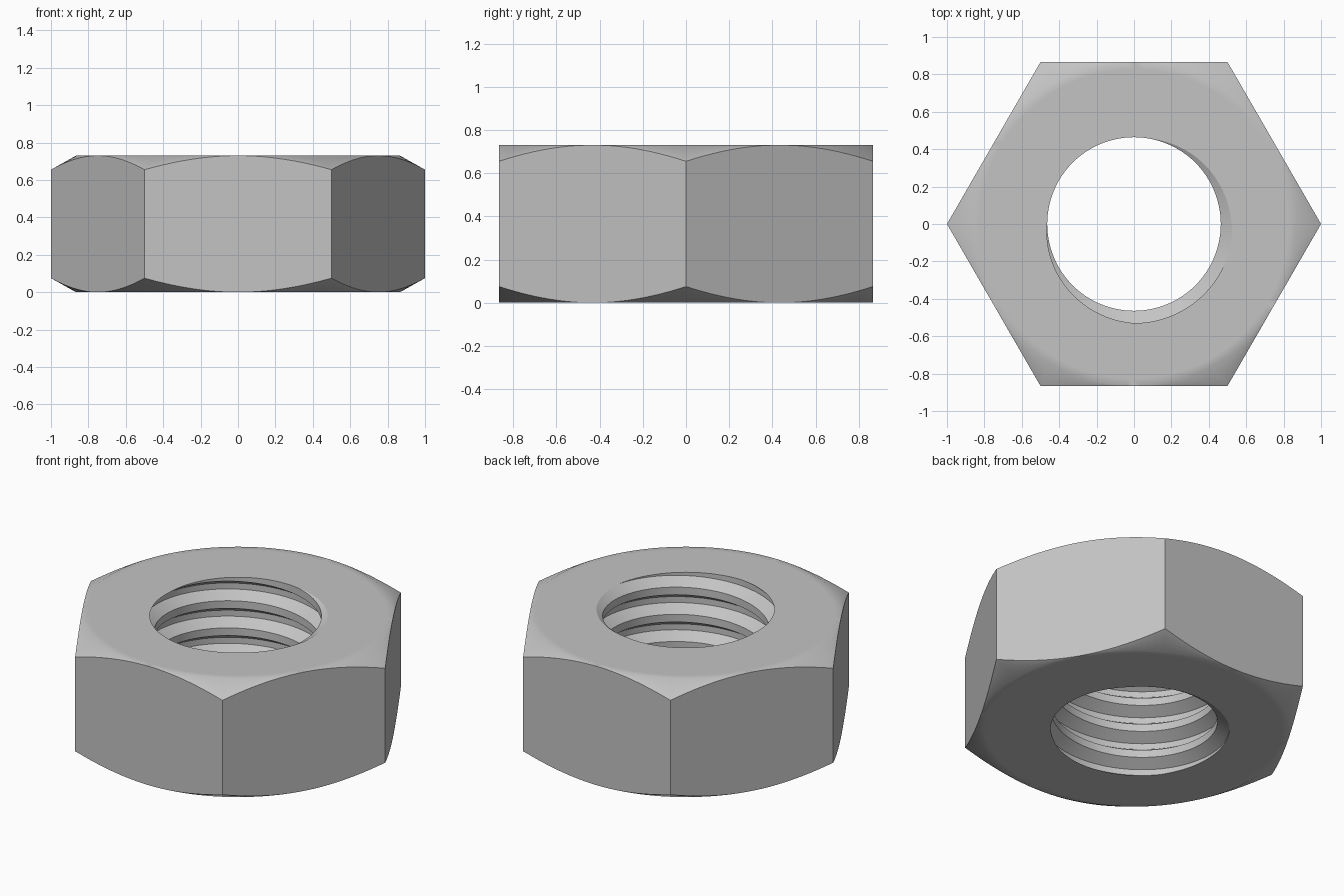
import bpy, bmesh, math

cube = bpy.data.objects.get("Cube")
if cube:
    bpy.data.objects.remove(cube, do_unlink=True)

HEIGHT = 0.73
FLAT = math.sqrt(3) / 2            # centre to flat of the hexagon
SLOPE = 0.56                       # corner chamfer
MINOR, MAJOR, PITCH = 0.464, 0.53, 0.167
SEGMENTS = 144

# One thread pitch: crest, lower flank, root, upper flank
THREAD = [(0, MINOR), (0.28, MINOR), (0.53, MAJOR), (0.75, MAJOR), (1, MINOR)]


def thread_radius(f):
    f %= 1
    for (a, ra), (b, rb) in zip(THREAD, THREAD[1:]):
        if f <= b:
            return ra + (rb - ra) * (f - a) / (b - a)


def section(angle):
    """Closed radial section of the nut as (radius, z) pairs."""
    turn = angle / math.tau - 0.5
    pts = []
    # Threaded bore, clipped to the two end faces
    for k in range(-7, 2):
        for f, r in THREAD[:-1]:
            z = HEIGHT + PITCH * (f + k + turn)
            if z < 0 or z > HEIGHT:
                z = min(max(z, 0), HEIGHT)
                r = thread_radius((z - HEIGHT) / PITCH - turn)
            pts.append((r, z))
    # End faces, conical chamfers and hexagon side
    side = (angle + math.pi / 6) % (math.pi / 3)
    off_mid = (angle % (math.pi / 3)) - math.pi / 6
    radius = FLAT / math.cos(off_mid)
    drop = (radius - FLAT) * SLOPE
    inner = FLAT - 0.04
    pts += [(inner, HEIGHT), (FLAT, HEIGHT), (radius, HEIGHT - drop),
            (radius, drop), (FLAT, 0), (inner, 0)]
    return pts


# Loft the sections around the axis
bm = bmesh.new()
columns = []
for i in range(SEGMENTS + 1):
    a = math.tau * i / SEGMENTS
    columns.append([bm.verts.new((r * math.cos(a), r * math.sin(a), z))
                    for r, z in section(a)])
for left, right in zip(columns, columns[1:]):
    for j in range(len(left)):
        k = (j + 1) % len(left)
        bm.faces.new((left[j], right[j], right[k], left[k]))
bmesh.ops.remove_doubles(bm, verts=bm.verts, dist=0.0001)
bmesh.ops.dissolve_degenerate(bm, edges=bm.edges, dist=0.0001)
bmesh.ops.recalc_face_normals(bm, faces=bm.faces)

mesh = bpy.data.meshes.new("hex_nut")
bm.to_mesh(mesh)
bm.free()
nut = bpy.data.objects.new("hex_nut", mesh)
bpy.context.collection.objects.link(nut)

# Plain steel
steel = bpy.data.materials.new("light_grey_steel")
steel.use_nodes = True
color = (0.55, 0.55, 0.55, 1)
steel.diffuse_color = color
steel.node_tree.nodes["Principled BSDF"].inputs["Base Color"].default_value = color
mesh.materials.append(steel)

# Smooth the chamfer into the end faces, keep the other edges sharp
bpy.ops.object.select_all(action="DESELECT")
nut.select_set(True)
bpy.context.view_layer.objects.active = nut
bpy.ops.object.shade_smooth_by_angle(angle=math.radians(32))
